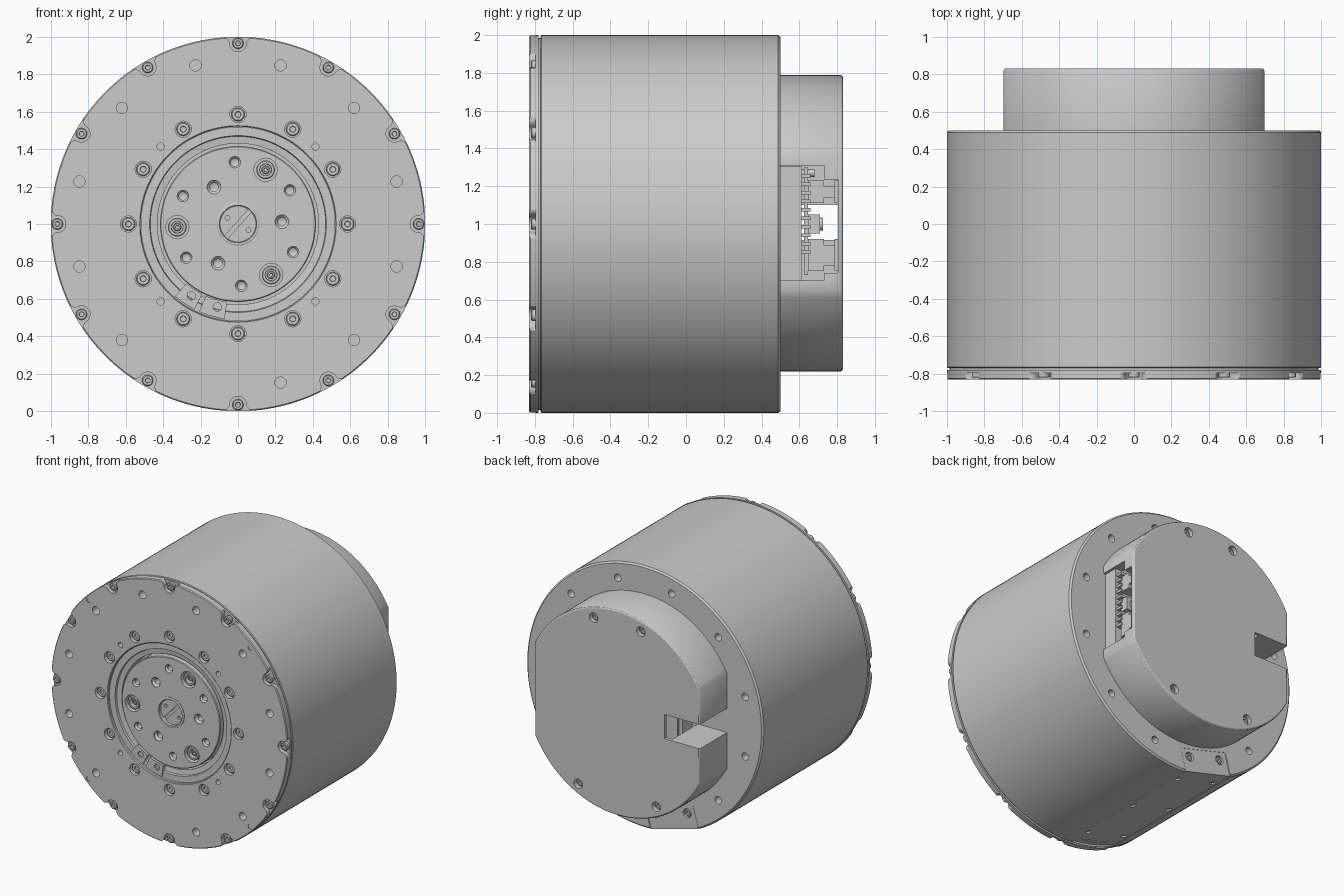
import bpy, bmesh
from math import sin, cos, radians, pi, acos
from mathutils import Matrix, Vector

if "Cube" in bpy.data.objects:
    bpy.data.objects.remove(bpy.data.objects["Cube"])

I = Matrix.Identity(4)

def at(r, ang, dx=0, dz=0):
    a = radians(ang)
    return Matrix.Translation((r * cos(a) + dx, 0, r * sin(a) + dz))

def turn(ang):
    # local +z points along polar angle ang in the front view
    return Matrix.Rotation(radians(90 - ang), 4, 'Y')

def lathe(bm, prof, M=I, n=24, closed=False):
    # revolve (radius, y) points about the y axis
    rings = []
    for r, y in prof:
        if r == 0:
            rings.append([bm.verts.new(M @ Vector((0, y, 0)))] * n)
        else:
            rings.append([bm.verts.new(M @ Vector((r * cos(2 * pi * i / n), y, r * sin(2 * pi * i / n))))
                          for i in range(n)])
    pairs = list(zip(rings, rings[1:]))
    if closed:
        pairs.append((rings[-1], rings[0]))
    for a, b in pairs:
        for i in range(n):
            j = (i + 1) % n
            bm.faces.new(list(dict.fromkeys((a[i], a[j], b[j], b[i]))))

def loft(bm, sections):
    rows = [[bm.verts.new(p) for p in s] for s in sections]
    n = len(rows[0])
    for a, b in zip(rows, rows[1:]):
        for i in range(n):
            bm.faces.new((a[i], a[(i + 1) % n], b[(i + 1) % n], b[i]))
    bm.faces.new(rows[0])
    bm.faces.new(rows[-1])

def prism(bm, pts, y0, y1, M=I):
    loft(bm, [[M @ Vector((x, y, z)) for x, z in pts] for y in (y0, y1)])

def box(bm, x0, x1, y0, y1, z0, z1, M=I):
    prism(bm, [(x0, z0), (x1, z0), (x1, z1), (x0, z1)], y0, y1, M)

def hole(bm, M, r, y0, y1, n=20):
    lathe(bm, [(0, y0), (r, y0), (r, y1), (0, y1)], M, n)

def screw(bm, M, r, face, back):
    # head with a conical socket; face is the visible end
    s = 1 if back > face else -1
    lathe(bm, [(0, back), (r, back), (r, face + s * .004), (r - .005, face), (r * .45, face),
               (r * .4, face + s * .012), (0, face + s * .015)], M, 20)

def make(bm, name):
    bmesh.ops.recalc_face_normals(bm, faces=bm.faces)
    bmesh.ops.translate(bm, verts=bm.verts, vec=(0, 0, 1))
    me = bpy.data.meshes.new(name)
    bm.to_mesh(me)
    bm.free()
    ob = bpy.data.objects.new(name, me)
    bpy.context.collection.objects.link(ob)
    return ob

def cut(ob, bm):
    c = make(bm, 'cutter')
    c.hide_render = True
    m = ob.modifiers.new('cut', 'BOOLEAN')
    m.operation, m.solver, m.object = 'DIFFERENCE', 'EXACT', c
    bpy.context.view_layer.objects.active = ob
    bpy.ops.object.modifier_apply(modifier=m.name)
    bpy.data.objects.remove(c)

# main housing: drum with a front pocket and a bevelled back edge
PANEL = 255
bm = bmesh.new()
lathe(bm, [(0, -.70), (.53, -.70), (.53, -.72), (.985, -.72), (.985, -.77), (.995, -.77), (1, -.765),
           (1, .488), (.988, .5), (0, .5)], n=160)
housing = make(bm, 'main_housing')
bm = bmesh.new()
box(bm, -.21, .21, -.762, .55, .80, 1.1, turn(PANEL))
for k in range(12):
    if 15 + 30 * k != PANEL:
        hole(bm, at(.88, 15 + 30 * k), .028, .44, .52)
cut(housing, bm)

# flat service panel let into the underside
P = turn(PANEL)
bm = bmesh.new()
box(bm, -.206, .206, -.76, .497, .80, .976, P)
panel = make(bm, 'service_panel')
bm = bmesh.new()
spots = [P @ Matrix.Translation((t, 0, .86)) for t in (-.14, .14)]
for M in spots:
    hole(bm, M, .034, .47, .52)
radial = [P @ Matrix.Translation((t, y, 0)) @ Matrix.Rotation(pi / 2, 4, 'X')
          for t in (-.165, .165) for y in (-.6, -.12, .36)]
for M in radial:
    hole(bm, M, .022, .955, 1.0)
cut(panel, bm)
bm = bmesh.new()
for M in spots:
    screw(bm, M, .028, .49, .465)
for M in radial:
    screw(bm, M, .018, .97, .95)
make(bm, 'panel_screws')

# front flange plate with rim notches and bolt circles
bm = bmesh.new()
lathe(bm, [(.52, -.72), (.52, -.825), (.525, -.83), (.994, -.83), (1, -.824), (1, -.78), (.985, -.78),
           (.985, -.72)], n=160, closed=True)
plate = make(bm, 'front_plate')
bm = bmesh.new()
side = [(.085, 1.03), (.08, 1.0), (.06, .99), (.047, .975)]
arc = [(.045 * cos(a), .965 + .045 * sin(a)) for a in [-pi * i / 10 for i in range(11)]]
notch = side + arc + [(-x, z) for x, z in reversed(side)]
for k in range(12):
    prism(bm, notch, -.85, -.797, turn(30 * k))
    hole(bm, at(.585, 30 * k), .043, -.85, -.795)
    if 15 + 30 * k != PANEL:
        hole(bm, at(.877, 15 + 30 * k), .03, -.85, -.75)
for k in range(4):
    hole(bm, at(.585, 45 + 90 * k), .019, -.85, -.76)
    hole(bm, at(.967, 45 + 90 * k), .018, -.85, -.824)
cut(plate, bm)
bm = bmesh.new()
for k in range(12):
    screw(bm, at(.965, 30 * k), .03, -.82, -.79)
    screw(bm, at(.585, 30 * k), .036, -.812, -.79)
make(bm, 'front_plate_screws')

# seal ring around the output, with its two-piece clip
bm = bmesh.new()
lathe(bm, [(.519, -.70), (.519, -.81), (.472, -.81), (.468, -.795), (.43, -.79), (.43, -.70)], n=128, closed=True)
make(bm, 'seal_ring')
bm = bmesh.new()
for a0, a1 in ((229, 243), (246, 262)):
    angs = [radians(a0 + (a1 - a0) * i / 6) for i in range(7)]
    prism(bm, [(.42 * cos(a), .42 * sin(a)) for a in angs] +
          [(.512 * cos(a), .512 * sin(a)) for a in reversed(angs)], -.82, -.75)
clip = make(bm, 'seal_clip')
bm = bmesh.new()
for a in (237, 256):
    hole(bm, at(.457, a), .022, -.84, -.80)
cut(clip, bm)

# rotating output disc
bm = bmesh.new()
lathe(bm, [(0, -.69), (.416, -.69), (.416, -.806), (.411, -.811), (0, -.811)], n=128)
disc = make(bm, 'output_disc')
bm = bmesh.new()
hole(bm, I, .115, -.83, -.75, 48)
for k in range(3):
    hole(bm, at(.325, 63 + 120 * k), .062, -.83, -.75, 28)
    lathe(bm, [(0, -.83), (.037, -.83), (.037, -.805), (.022, -.79), (.022, -.74), (0, -.73)], at(.235, 3 + 120 * k), 20)
for k in range(6):
    lathe(bm, [(0, -.83), (.031, -.83), (.031, -.808), (.021, -.795), (.021, -.74), (0, -.73)], at(.33, 33 + 60 * k), 20)
cut(disc, bm)
bm = bmesh.new()
for k in range(3):
    M = at(.325, 63 + 120 * k)
    lathe(bm, [(.05, -.74), (.05, -.795), (.045, -.80), (.032, -.80), (.03, -.74)], M, closed=True)
    screw(bm, M, .022, -.785, -.74)
make(bm, 'output_dowel_bushes')

# slotted centre plug
bm = bmesh.new()
lathe(bm, [(.097, -.74), (.115, -.74), (.115, -.815), (.11, -.818), (.10, -.818), (.097, -.815)], n=48, closed=True)
make(bm, 'centre_collar')
bm = bmesh.new()
hole(bm, I, .096, -.795, -.74, 48)
plug = make(bm, 'centre_plug')
bm = bmesh.new()
box(bm, -.011, .011, -.82, -.782, -.12, .12, turn(48))
for s in (-1, 1):
    hole(bm, at(0, 0, s * .056, -s * .032), .013, -.82, -.77, 12)
cut(plug, bm)

# rear cover: round cap with two flat sides
R, F = .785, .697
a0 = acos(F / R)
angs = [s + a0 + (pi - 2 * a0) * i / 48 for s in (0, pi) for i in range(49)]
bm = bmesh.new()
loft(bm, [[(R * k * cos(a), y, R * k * sin(a) + .004) for a in angs]
          for y, k in ((.5, 1), (.818, 1), (.826, .995), (.831, .985))])
cap = make(bm, 'rear_cover')
# cavity open on the +x side
X = Matrix(((0, 1, 0, 0), (1, 0, 0, 0), (0, 0, 1, 0), (0, 0, 0, 1)))
bm = bmesh.new()
prism(bm, [(.49, -.30), (.49, .31), (.73, .31), (.73, .235), (.805, .235), (.805, -.26), (.73, -.26), (.73, -.30)],
      -.45, .8, X)
cut(cap, bm)
# cable notch on the -x side and cover screw holes
rear = [(.2, .68), (-.2, .68), (.33, -.625), (-.33, -.625)]
bm = bmesh.new()
box(bm, -.8, -.4, .49, .9, -.085, .10)
for x, z in rear:
    hole(bm, at(0, 0, x, z), .036, .79, .86)
cut(cap, bm)
bm = bmesh.new()
for x, z in rear:
    screw(bm, at(0, 0, x, z), .029, .808, .785)
make(bm, 'rear_cover_screws')

# electronics seen through the side opening
bm = bmesh.new()
box(bm, -.40, .68, .495, .612, -.298, .308)
make(bm, 'electronics_base')
bm = bmesh.new()
box(bm, -.38, .64, .625, .645, -.27, .30)
make(bm, 'circuit_board')
bm = bmesh.new()
for z0, z1, y1, x0 in ((.11, .23, .73, .45), (-.05, .05, .71, .50), (-.25, -.08, .73, .45)):
    box(bm, x0, .66, .645, y1, z0, z1)
for z0, z1 in ((.11, .23), (-.25, -.08)):
    box(bm, .56, .685, .785, .81, z0, z1)
    box(bm, .56, .66, .73, .79, z0 + .03, z1 - .03)
for i in range(10):
    box(bm, .6, .67, .612, .66, -.16 + .045 * i, -.14 + .045 * i)
make(bm, 'connectors')
bm = bmesh.new()
hole(bm, at(0, 0, .6, .0), .035, .64, .725)
hole(bm, at(0, 0, .6, .27), .02, .61, .68)
make(bm, 'board_posts')

# smooth round walls, crisp edges
for ob in bpy.context.scene.objects:
    ob.select_set(True)
    bpy.context.view_layer.objects.active = ob
bpy.ops.object.shade_smooth_by_angle(angle=radians(30))
